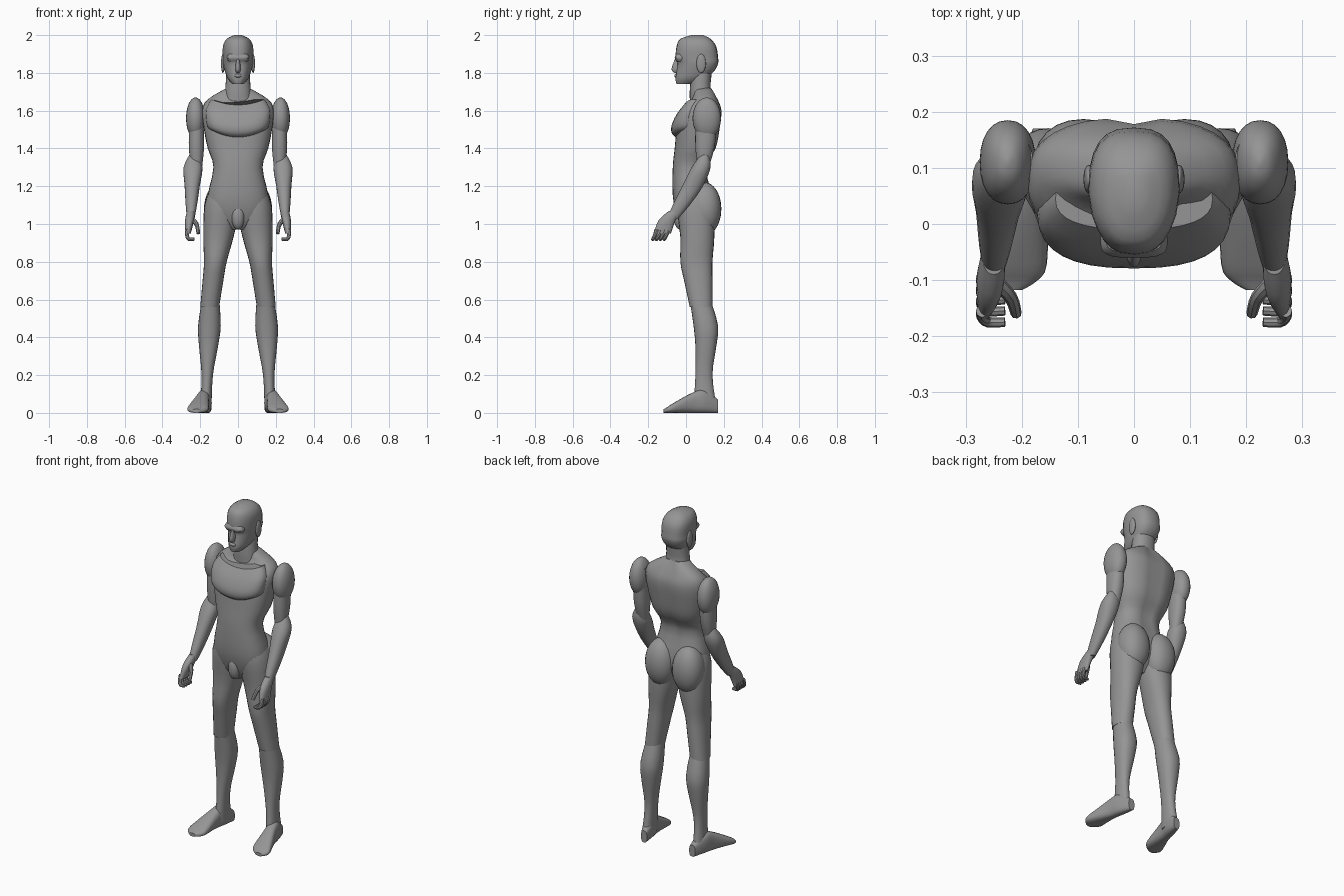
import bpy
import bmesh
import math
from mathutils import Vector

default_cube = bpy.data.objects.get("Cube")
if default_cube:
    bpy.data.objects.remove(default_cube, do_unlink=True)

grey = bpy.data.materials.new("matte grey")
grey.use_nodes = True
grey.diffuse_color = (.3, .3, .3, 1)
grey.node_tree.nodes["Principled BSDF"].inputs["Base Color"].default_value = grey.diffuse_color

SIDES = {"left": 1, "right": -1}


def skin(name, rings_of_points):
    """Skin a stack of point rings into one capped, smooth object."""
    bm = bmesh.new()
    rings = [[bm.verts.new(point) for point in ring] for ring in rings_of_points]
    count = len(rings[0])
    for lower, upper in zip(rings, rings[1:]):
        for i in range(count):
            j = (i + 1) % count
            bm.faces.new((lower[i], lower[j], upper[j], upper[i]))
    bm.faces.new(rings[0])
    bm.faces.new(rings[-1])
    bmesh.ops.recalc_face_normals(bm, faces=bm.faces)
    mesh = bpy.data.meshes.new(name)
    bm.to_mesh(mesh)
    bm.free()
    mesh.materials.append(grey)
    part = bpy.data.objects.new(name, mesh)
    bpy.context.collection.objects.link(part)
    bpy.ops.object.select_all(action="DESELECT")
    part.select_set(True)
    bpy.context.view_layer.objects.active = part
    bpy.ops.object.shade_smooth_by_angle(angle=math.radians(35))


def blend(rows, steps=3):
    """Interpolate smoothly between the key rows."""
    result = []
    for i in range(len(rows) - 1):
        before, start = rows[max(i - 1, 0)], rows[i]
        end, after = rows[i + 1], rows[min(i + 2, len(rows) - 1)]
        for k in range(steps):
            t = k / steps
            result.append([
                q + t / 2 * (r - p + t * (2 * p - 5 * q + 4 * r - s + t * (3 * (q - r) + s - p)))
                for p, q, r, s in zip(before, start, end, after)])
    return result + [rows[-1]]


def loft(name, rows, side=1, centre=(0, 0), axis="Z", power=.9, taper=0, lift=0, groove=0, count=24):
    """Each row is: height, half width, front y, back y.
    With axis Y each row is: y, half width, bottom z, top z.
    The centre line runs from the first x to the last x."""
    first, last = rows[0][0], rows[-1][0]
    rings = []
    for along, width, low, high in blend(rows):
        middle = centre[0] + (centre[1] - centre[0]) * (along - first) / (last - first)
        ring = []
        for i in range(count):
            angle = math.tau * i / count
            c, s = math.cos(angle), math.sin(angle)
            u = math.copysign(abs(c) ** power, c)
            v = math.copysign(abs(s) ** power, s)
            x = side * (middle + width * u * (1 - taper * max(-s, 0)))
            depth = (low + high) / 2 + (high - low) / 2 * v
            if s > 0:
                depth -= groove * math.exp(-(x / .03) ** 2)
            height = along + lift * u * u
            ring.append((x, height, depth) if axis == "Y" else (x, depth, height))
        rings.append(ring)
    skin(name, rings)


def muscle(name, centre, size, side=1):
    """A rounded egg shape lofted from a half circle rule."""
    x, y, z = centre
    rx, ry, rz = size
    rows = []
    for k in range(9):
        angle = math.pi * k / 8
        swell = max(math.sin(angle), .05)
        rows.append((z - rz * math.cos(angle), rx * swell, y - ry * swell, y + ry * swell))
    loft(name, rows, side, centre=(x, x))


def tube(name, points, radius, side):
    """A round digit along a few points, slimmer toward its tip."""
    path = [Vector(point) for point in blend(points)]
    rings = []
    for i, point in enumerate(path):
        ahead = path[min(i + 1, len(path) - 1)] - path[max(i - 1, 0)]
        turn = ahead.to_track_quat("Z", "Y")
        size = radius * (1 - .35 * i / len(path))
        ring = []
        for k in range(8):
            angle = math.tau * k / 8
            p = point + turn @ Vector((size * math.cos(angle), size * math.sin(angle), 0))
            ring.append((side * p.x, p.y, p.z))
        rings.append(ring)
    skin(name, rings)


# Head and face
loft("head", [
    (1.74, .03, -.05, .03), (1.77, .055, -.056, .1), (1.81, .07, -.05, .15),
    (1.85, .08, -.045, .17), (1.88, .08, -.055, .17), (1.94, .08, -.05, .16),
    (1.98, .06, -.03, .13), (2, .02, .03, .09)], power=.75, taper=.2)
loft("brow", [(1.86, .05, -.05, 0), (1.88, .06, -.06, 0), (1.9, .05, -.05, 0)], power=.6)
loft("nose", [(1.8, .01, -.06, 0), (1.82, .015, -.077, 0), (1.88, .008, -.056, 0)])
muscle("lips", (0, -.05, 1.785), (.02, .012, .01))
loft("neck", [(1.6, .1, .02, .17), (1.66, .08, .02, .16), (1.71, .068, .02, .13),
              (1.83, .06, .03, .14)])

# Torso, with a spine groove and raised chest
loft("torso", [
    (.97, .03, -.02, .08), (1.05, .15, -.05, .14), (1.15, .16, -.07, .14),
    (1.3, .13, -.07, .11), (1.4, .16, -.06, .16), (1.5, .18, -.05, .18),
    (1.6, .19, -.03, .19), (1.66, .16, .03, .17), (1.72, .06, .04, .14)],
    power=.82, groove=.012, count=32)
loft("chest", [
    (1.46, .13, -.055, .1), (1.48, .16, -.075, .1), (1.52, .17, -.077, .1),
    (1.58, .17, -.05, .1), (1.63, .14, -.01, .1)], power=.8, lift=.03, count=32)
muscle("groin", (0, -.03, 1.04), (.035, .035, .07))

for label, side in SIDES.items():
    muscle(label + "_ear", (.08, .08, 1.85), (.01, .025, .05), side)

    # Hip, leg and foot
    muscle(label + "_buttock", (.09, .1, 1.08), (.09, .087, .14), side)
    loft(label + "_thigh", [
        (.56, .05, .02, .14), (.7, .055, -.01, .14), (.8, .06, -.03, .14),
        (.93, .08, -.03, .15), (1.1, .095, -.05, .15), (1.2, .07, -.04, .11)],
        side, centre=(.15, .07))
    loft(label + "_shin", [
        (.04, .03, .04, .16), (.2, .03, .05, .14), (.35, .05, .05, .16),
        (.46, .06, .04, .17), (.6, .046, .02, .13)], side, centre=(.17, .145))
    loft(label + "_foot", [
        (-.118, .02, 0, .02), (-.1, .045, 0, .03), (-.07, .055, 0, .05),
        (.04, .036, 0, .11), (.1, .035, 0, .12), (.17, .02, 0, .07)],
        side, centre=(.22, .16), axis="Y", power=.75)

    # Shoulder and arm
    muscle(label + "_shoulder", (.225, .11, 1.56), (.05, .075, .11), side)
    loft(label + "_upper_arm", [
        (1.3, .03, .06, .12), (1.4, .04, .05, .15), (1.5, .04, .05, .16), (1.62, .04, .06, .16)],
        side, centre=(.22, .22))
    loft(label + "_forearm", [
        (1.03, .02, -.1, -.04), (1.1, .03, -.07, .02), (1.2, .04, -.02, .09),
        (1.3, .05, .03, .13), (1.37, .02, .08, .12)], side, centre=(.25, .235))

    # Hand with curled fingers
    loft(label + "_palm", [
        (.95, .015, -.17, -.08), (1.02, .024, -.145, -.055), (1.07, .02, -.09, -.02)],
        side, centre=(.265, .25))
    for n, finger in enumerate(("index", "middle", "ring", "little")):
        y = -.155 + .02 * n
        tube(f"{label}_{finger}_finger", [
            (.27, y, .97), (.27, y - .01, .94), (.26, y - .02, .92), (.23, y - .02, .92)],
            .012, side)
    tube(label + "_thumb", [(.25, -.1, 1.03), (.22, -.13, 1), (.21, -.16, .95)], .014, side)
